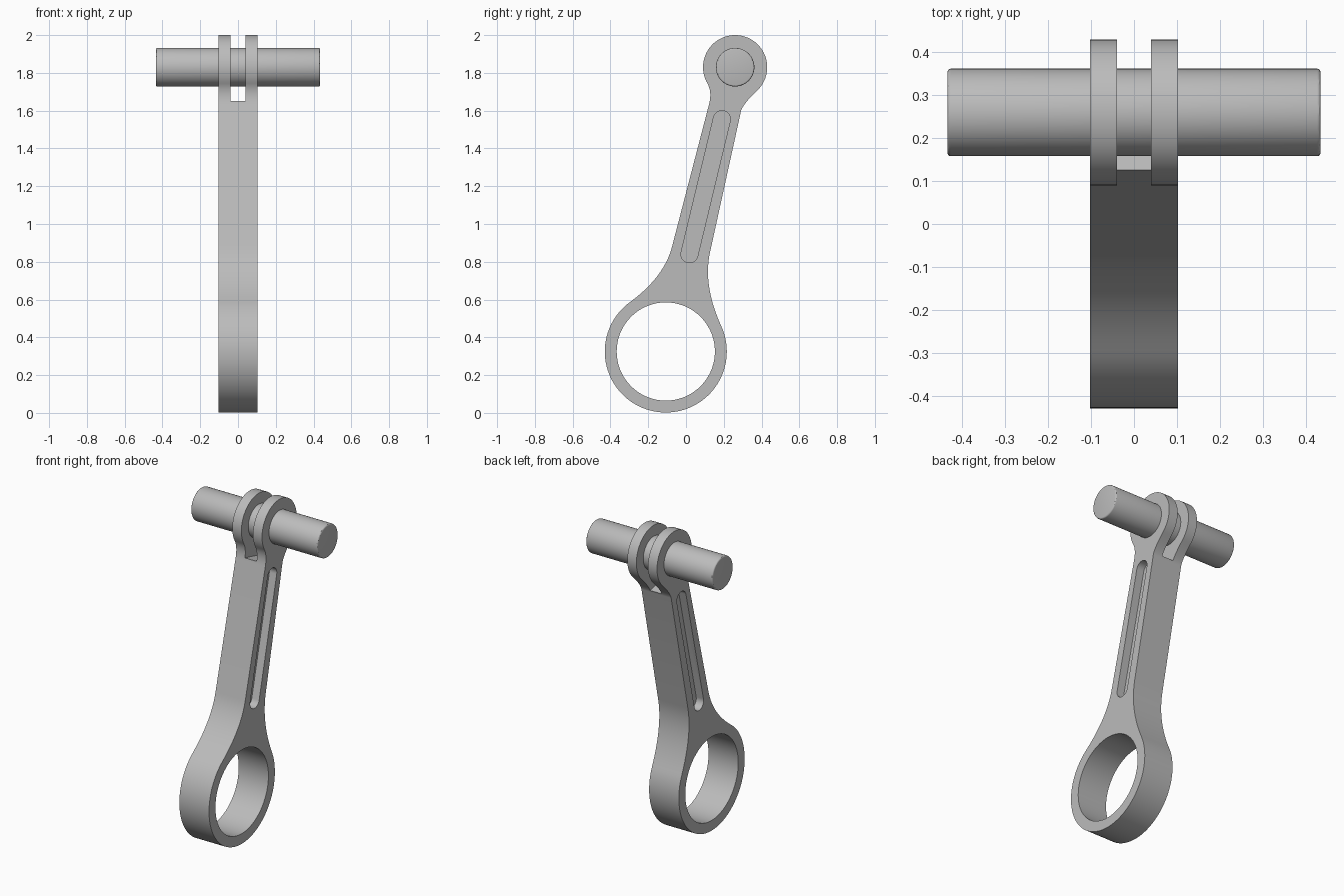
import bpy, bmesh
from math import radians, sin, cos, pi, atan2
from mathutils import Vector

if "Cube" in bpy.data.objects:
    bpy.data.objects.remove(bpy.data.objects["Cube"], do_unlink=True)

steel = bpy.data.materials.new("steel grey")
steel.use_nodes = True
steel.diffuse_color = (0.5, 0.5, 0.5, 1)
steel.node_tree.nodes["Principled BSDF"].inputs["Base Color"].default_value = (0.5, 0.5, 0.5, 1)

# Key points of the side profile, as (y, z)
BIG, SMALL = Vector((-0.107, 0.325)), Vector((0.26, 1.83))
R_BIG, R_BORE, R_SMALL, R_PIN = 0.323, 0.26, 0.17, 0.102
HALF = 0.102


def arc(centre, radius, start, end, steps):
    """Points counter-clockwise along an arc, angles in degrees."""
    angles = [radians(start + (end - start) * i / steps) for i in range(steps + 1)]
    return [centre + radius * Vector((cos(a), sin(a))) for a in angles]


def bend(a, control, b, steps=14):
    """Inner points of a smooth fillet from a to b."""
    a, c, b = Vector(a), Vector(control), Vector(b)
    ts = [i / steps for i in range(1, steps + 1)]
    return [a * (1 - t) ** 2 + c * 2 * t * (1 - t) + b * t * t for t in ts]


def extrude_profile(name, points, x0, x1):
    """Prism with a side profile in y and z, running from x0 to x1."""
    bm = bmesh.new()
    face = bm.faces.new([bm.verts.new((x0, p.x, p.y)) for p in points])
    out = bmesh.ops.extrude_face_region(bm, geom=[face])
    moved = [g for g in out["geom"] if isinstance(g, bmesh.types.BMVert)]
    bmesh.ops.translate(bm, verts=moved, vec=(x1 - x0, 0, 0))
    bmesh.ops.recalc_face_normals(bm, faces=bm.faces)
    mesh = bpy.data.meshes.new(name)
    bm.to_mesh(mesh)
    bm.free()
    obj = bpy.data.objects.new(name, mesh)
    bpy.context.collection.objects.link(obj)
    mesh.materials.append(steel)
    return obj


def activate(obj):
    bpy.ops.object.select_all(action="DESELECT")
    obj.select_set(True)
    bpy.context.view_layer.objects.active = obj


def cut(obj, cutter):
    mod = obj.modifiers.new("cut", "BOOLEAN")
    mod.operation, mod.solver, mod.object = "DIFFERENCE", "EXACT", cutter
    activate(obj)
    bpy.ops.object.modifier_apply(modifier=mod.name)
    bpy.data.objects.remove(cutter, do_unlink=True)


# Rod body: big end, flared shank and small end in one outline
big_arc = arc(BIG, R_BIG, 125.7, 385.5, 72)
small_arc = arc(SMALL, R_SMALL, -47.6, 210, 56)
outline = big_arc + bend(big_arc[-1], (0.089, 0.678), (0.127, 0.85))
outline += bend((0.291, 1.597), (0.299, 1.632), small_arc[0])[:-1]
outline.insert(len(big_arc) + 14, Vector((0.291, 1.597)))
outline += small_arc
outline += bend(small_arc[-1], (0.139, 1.70), (0.122, 1.634))
outline += [Vector((-0.074, 0.88))]
outline += bend((-0.074, 0.88), (-0.115, 0.72), big_arc[0])[:-1]
rod = extrude_profile("connecting_rod", outline, -HALF, HALF)

# Bore through the big end
cut(rod, extrude_profile("bore_cutter", arc(BIG, R_BORE, 0, 355, 71), -1, 1))

# Fork slot, square to the shank
axis = (SMALL - BIG).normalized()
side = Vector((axis.y, -axis.x))
floor = Vector((0.125, 1.65))
corners = [floor - side * 0.3, floor + side * 0.6,
           floor + side * 0.6 + axis * 0.6, floor - side * 0.3 + axis * 0.6]
cut(rod, extrude_profile("slot_cutter", corners, -0.04, 0.04))

# Long round-ended groove on both sides of the shank
low, high = Vector((0.018, 0.84)), Vector((0.19, 1.555))
d = high - low
tilt = atan2(d.y, d.x) * 180 / pi
groove = arc(high, 0.045, tilt - 90, tilt + 90, 16) + arc(low, 0.045, tilt + 90, tilt + 270, 16)
for s in (-1, 1):
    cut(rod, extrude_profile("groove_cutter", groove, s * (HALF - 0.05), s * (HALF + 0.1)))

# Pin through the fork, with slightly rounded rims
pin = extrude_profile("pin", arc(SMALL, R_PIN, 0, 354.375, 63), -0.435, 0.435)
bevel = pin.modifiers.new("rim", "BEVEL")
bevel.width, bevel.segments, bevel.limit_method, bevel.angle_limit = 0.008, 3, "ANGLE", radians(50)
activate(pin)
bpy.ops.object.modifier_apply(modifier=bevel.name)

for obj in (rod, pin):
    activate(obj)
    bpy.ops.object.shade_smooth_by_angle(angle=radians(30))
